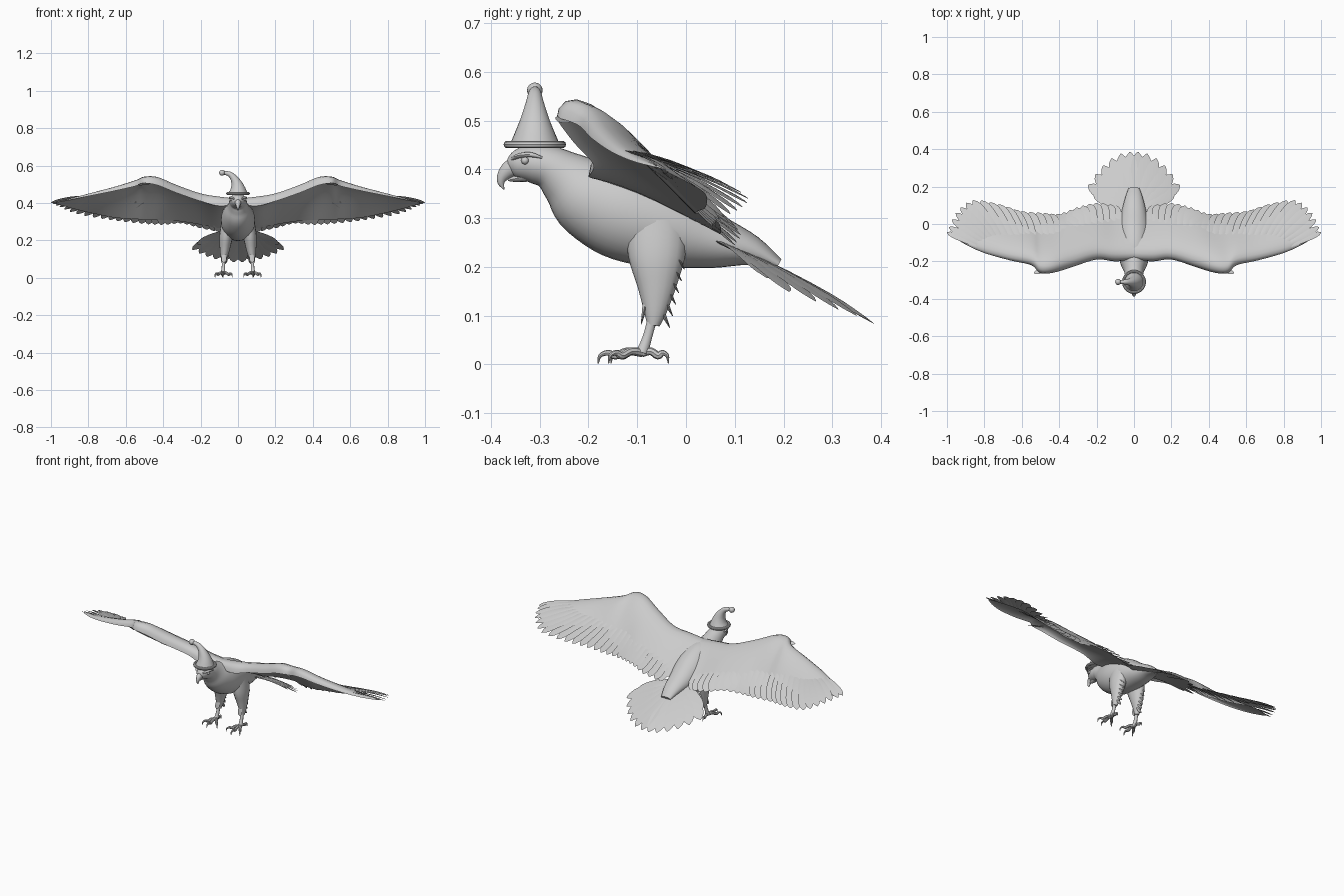
import bpy
import bmesh
import math
from mathutils import Vector

default_cube = bpy.data.objects.get("Cube")
if default_cube:
    bpy.data.objects.remove(default_cube, do_unlink=True)

grey = bpy.data.materials.new("plain_grey")
grey.use_nodes = True
grey_colour = (0.6, 0.6, 0.6, 1)
grey.diffuse_color = grey_colour
grey.node_tree.nodes["Principled BSDF"].inputs["Base Color"].default_value = grey_colour

UP = Vector((0, 0, 1))
BACK = Vector((0, 1, 0))
WING_NORMAL = Vector((0, 0.45, 0.9))


def spline(rows, t):
    """Smooth curve through rows of numbers, with t from 0 to 1."""
    last = len(rows) - 1
    i = min(int(t * last), last - 1)
    f = t * last - i
    a, b, c, d = (rows[max(0, min(last, i + k))] for k in (-1, 0, 1, 2))
    return [q + 0.5 * f * (r - p + f * (2 * p - 5 * q + 4 * r - s + f * (3 * (q - r) + s - p)))
            for p, q, r, s in zip(a, b, c, d)]


def skin(bm, rings):
    """Join closed rings of points into a capped surface."""
    loops = [[bm.verts.new(p) for p in ring] for ring in rings]
    for one, two in zip(loops, loops[1:]):
        for k in range(len(one)):
            j = (k + 1) % len(one)
            bm.faces.new((one[k], one[j], two[j], two[k]))
    bm.faces.new(loops[0][::-1])
    bm.faces.new(loops[-1])


def sweep(bm, rows, up=UP, sides=12, steps=16):
    """Elliptical tube; each row is x, y, z, half width, half height."""
    samples = [spline(rows, k / steps) for k in range(steps + 1)]
    points = [Vector(s[:3]) for s in samples]
    rings = []
    for k, (p, s) in enumerate(zip(points, samples)):
        along = (points[min(k + 1, steps)] - points[max(k - 1, 0)]).normalized()
        across = along.cross(up).normalized()
        high = across.cross(along)
        angles = [math.tau * j / sides for j in range(sides)]
        rings.append([p + across * s[3] * math.cos(a) + high * s[4] * math.sin(a) for a in angles])
    skin(bm, rings)


def feather(bm, base, tip, width, up, bow=0.0, thick=0.003):
    """Flat pointed blade from base to tip."""
    base, tip = Vector(base), Vector(tip)
    rows = []
    for t, w in ((0, 0.5), (0.35, 0.9), (0.7, 1), (0.9, 0.7), (1, 0.08)):
        p = base.lerp(tip, t) + up * bow * math.sin(math.pi * t)
        rows.append((*p, width * w, thick * (1.1 - t)))
    sweep(bm, rows, up, sides=6, steps=10)


def finish(name, bm, mirror=False, angle=40):
    bmesh.ops.recalc_face_normals(bm, faces=bm.faces)
    mesh = bpy.data.meshes.new(name)
    bm.to_mesh(mesh)
    bm.free()
    obj = bpy.data.objects.new(name, mesh)
    bpy.context.collection.objects.link(obj)
    mesh.materials.append(grey)
    if mirror:
        mod = obj.modifiers.new("Mirror", "MIRROR")
        mod.use_mirror_merge = False
    bpy.ops.object.select_all(action="DESELECT")
    obj.select_set(True)
    bpy.context.view_layer.objects.active = obj
    bpy.ops.object.shade_smooth_by_angle(angle=math.radians(angle))


# Head, neck and body in one smooth form
bm = bmesh.new()
body = [(-.365, .41, .012, .012), (-.35, .411, .028, .028), (-.315, .412, .042, .04),
        (-.28, .404, .047, .045), (-.245, .38, .055, .06), (-.2, .345, .075, .085),
        (-.13, .315, .09, .1), (-.04, .285, .088, .09), (.05, .255, .07, .06),
        (.13, .235, .05, .033), (.19, .205, .03, .012)]
sweep(bm, [(0, *row) for row in body], sides=28, steps=44)
finish("body", bm)

# Hooked upper beak and short lower beak
bm = bmesh.new()
sweep(bm, [(0, -.34, .408, .022, .022), (0, -.362, .4, .016, .018), (0, -.376, .385, .01, .012),
           (0, -.379, .372, .006, .007), (0, -.373, .359, .001, .001)], up=BACK)
sweep(bm, [(0, -.33, .386, .018, .012), (0, -.35, .381, .012, .007), (0, -.365, .378, .003, .002)])
finish("beak", bm)

# Brows and eyes
bm = bmesh.new()
sweep(bm, [(.015, -.357, .42, .004, .004), (.032, -.342, .428, .008, .005),
           (.042, -.318, .43, .007, .005), (.043, -.295, .424, .002, .002)])
finish("brows", bm, mirror=True)
bm = bmesh.new()
bmesh.ops.create_uvsphere(bm, u_segments=12, v_segments=8, radius=0.008)
bmesh.ops.translate(bm, verts=bm.verts, vec=(.036, -.33, .418))
finish("eyes", bm, mirror=True)

# Drooping cone hat with rolled brim and pompom
bm = bmesh.new()
sweep(bm, [(0, -.31, .445, .054, .054), (-.001, -.31, .475, .041, .041), (-.008, -.31, .505, .029, .029),
           (-.024, -.31, .535, .019, .019), (-.048, -.31, .556, .013, .013),
           (-.085, -.31, .562, .008, .008)], up=BACK, sides=24, steps=24)
finish("hat_cone", bm)
bpy.ops.mesh.primitive_torus_add(location=(0, -.31, .451), major_radius=.056, minor_radius=.008,
                                 major_segments=32, minor_segments=10)
brim = bpy.context.object
brim.name = "hat_brim"
brim.data.materials.append(grey)
bpy.ops.object.shade_smooth_by_angle()
bm = bmesh.new()
bmesh.ops.create_uvsphere(bm, u_segments=16, v_segments=10, radius=0.016)
bmesh.ops.translate(bm, verts=bm.verts, vec=(-.085, -.31, .562))
finish("hat_pompom", bm)

# Wing sections: x, front y, front z, rear y, rear z, camber, thickness
sections = [(0, -.19, .395, .06, .28, .02, .03), (.1, -.2, .385, .07, .267, .035, .04),
            (.2, -.19, .41, .07, .285, .04, .028), (.33, -.23, .455, .05, .305, .05, .024),
            (.43, -.26, .495, .02, .31, .06, .022), (.5, -.262, .505, .02, .31, .055, .02),
            (.55, -.22, .49, .025, .315, .05, .016), (.66, -.195, .465, .04, .322, .038, .012),
            (.8, -.155, .437, .04, .35, .022, .008), (.9, -.11, .417, .0, .375, .01, .005),
            (.97, -.065, .405, -.04, .395, .003, .002)]


def wing_point(section, s, side=0):
    x, y0, z0, y1, z1, camber, thick = section
    bulge = camber * math.sin(math.pi * s ** 0.6) + side * thick * math.sin(math.pi * s ** 0.5)
    return Vector((x, y0 + (y1 - y0) * s, z0 + (z1 - z0) * s + bulge))


def wing_base(x, y):
    """Point on the middle of the wing at plan position x, y."""
    section = min((spline(sections, k / 300) for k in range(301)), key=lambda r: abs(r[0] - x))
    return wing_point(section, (y - section[1]) / (section[3] - section[1]))


bm = bmesh.new()
chord = [(1 - math.cos(math.pi * k / 12)) / 2 for k in range(13)]
rings = []
for k in range(51):
    section = spline(sections, k / 50)
    rings.append([wing_point(section, s, 1) for s in chord]
                 + [wing_point(section, s, -0.6) for s in chord[-2:0:-1]])
skin(bm, rings)
finish("wings", bm, mirror=True, angle=60)

# Flight feathers fanned along the rear edge and wing tip
tips = [(.1, .1, .245), (.2, .112, .265), (.3, .09, .29), (.4, .055, .283), (.5, .06, .288),
        (.62, .07, .3), (.74, .108, .318), (.87, .125, .343), (.955, .055, .38), (1, -.045, .4)]
roots = [(.1, -.02), (.18, -.02), (.27, -.03), (.36, -.06), (.45, -.07),
         (.55, -.06), (.63, -.07), (.72, -.07), (.78, -.09), (.83, -.12)]
bm = bmesh.new()
count = 27
for k in range(count):
    t = k / (count - 1)
    roll = WING_NORMAL + Vector((0.1, 0, 0))
    width = 0.03 if t < 0.7 else 0.03 - 0.04 * (t - 0.7)
    feather(bm, wing_base(*spline(roots, t)), spline(tips, t), width, roll, bow=0.006)
feather(bm, (.44, -.235, .51), (.535, -.262, .498), 0.014, WING_NORMAL)
finish("flight_feathers", bm, mirror=True)

# Tail fan
tail_tips = [(.022, .385, .084), (.07, .376, .09), (.12, .35, .1), (.165, .312, .113),
             (.205, .265, .13), (.243, .21, .15), (.215, .165, .178)]
bm = bmesh.new()
for x, y, z in tail_tips:
    feather(bm, (x * 0.2, .07, .25), (x, y, z), 0.036, Vector((0.12, 0.45, 0.9)), bow=0.01)
finish("tail_feathers", bm, mirror=True)

# Feathered thighs with ragged rear edge
bm = bmesh.new()
sweep(bm, [(.052, -.06, .29, .038, .065), (.064, -.06, .22, .036, .058), (.07, -.06, .16, .028, .04),
           (.075, -.063, .11, .018, .024), (.076, -.067, .08, .012, .013)], up=BACK, sides=16)
for k in range(6):
    z = 0.24 - 0.024 * k
    y = -0.03 - 0.005 * k
    feather(bm, (.07, y, z), (.072, y + 0.027 - 0.001 * k, z - 0.045), 0.014, BACK, thick=0.008)
feather(bm, (.072, -.08, .14), (.076, -.092, .082), 0.014, BACK, thick=0.008)
finish("thighs", bm, mirror=True)

# Shins, toes and curved claws
bm = bmesh.new()
sweep(bm, [(.076, -.065, .11, .011, .011), (.078, -.078, .06, .009, .01),
           (.08, -.09, .024, .013, .013)], up=BACK, sides=10)
finish("shins", bm, mirror=True)
toe = [(0, .024, .009), (.03, .027, .008), (.055, .018, .008), (.07, .024, .006),
       (.086, .018, .004), (.09, .002, .001)]
bm = bmesh.new()
for degrees, length in ((-38, 0.9), (0, 1), (32, 0.9), (175, 0.6)):
    a = math.radians(degrees)
    sweep(bm, [(.08 + d * length * math.sin(a), -.09 - d * length * math.cos(a), z, r, r)
               for d, z, r in toe], sides=8, steps=20)
finish("toes", bm, mirror=True)
